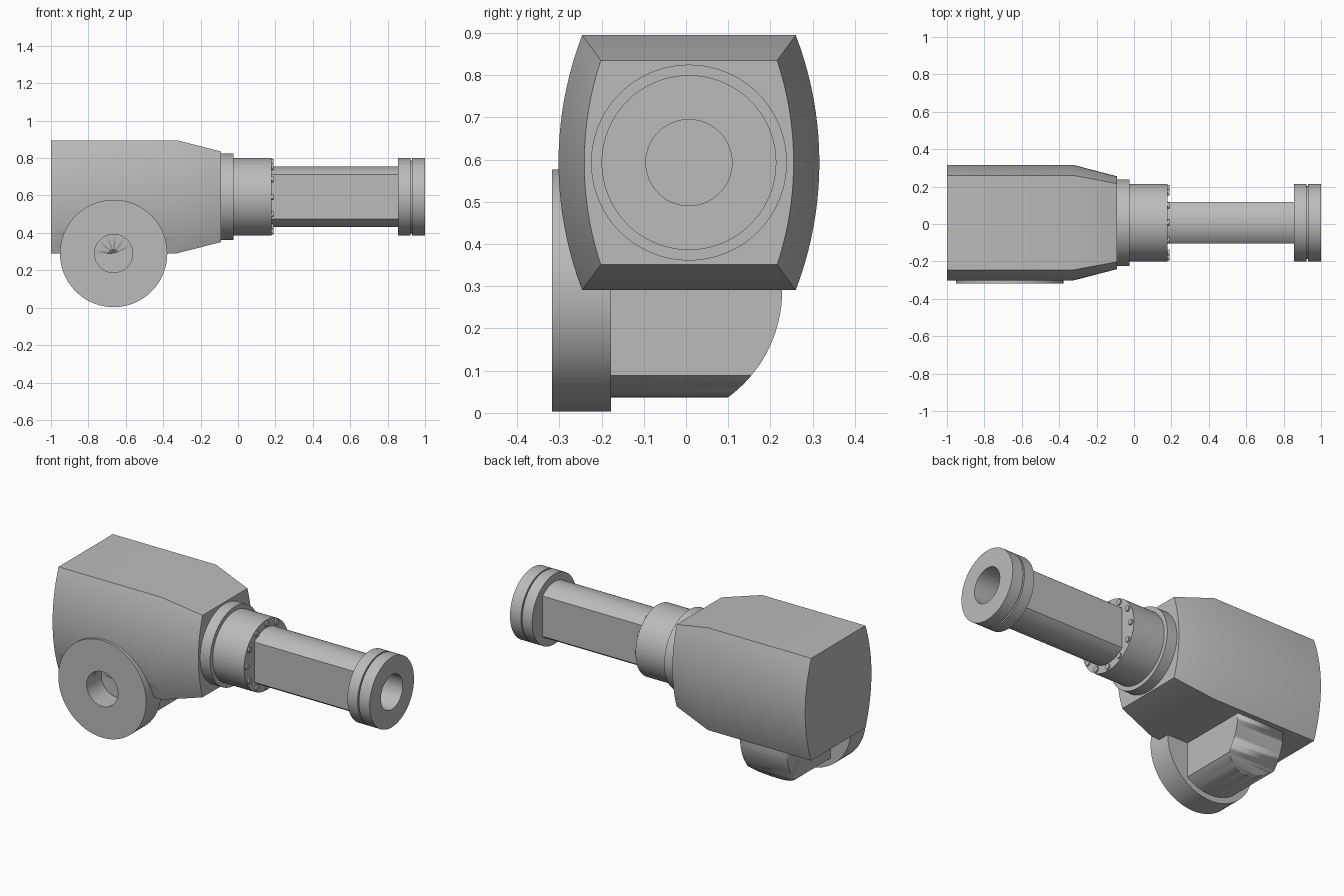
import bpy, bmesh, math
from mathutils import Matrix, Vector

if "Cube" in bpy.data.objects:
    bpy.data.objects.remove(bpy.data.objects["Cube"])

metal = bpy.data.materials.new("plain grey")
metal.use_nodes = True
grey = (0.5, 0.5, 0.5, 1)
metal.diffuse_color = grey
metal.node_tree.nodes["Principled BSDF"].inputs["Base Color"].default_value = grey

MID_Y = 0.007
BARREL = Vector((0, MID_Y, 0.593))      # barrel axis runs along x
PIVOT = Vector((-0.665, 0, 0.29))       # pivot axis runs along y


def finish(bm, name):
    bmesh.ops.remove_doubles(bm, verts=bm.verts, dist=1e-5)
    bmesh.ops.recalc_face_normals(bm, faces=bm.faces)
    mesh = bpy.data.meshes.new(name)
    bm.to_mesh(mesh)
    bm.free()
    mesh.materials.append(metal)
    obj = bpy.data.objects.new(name, mesh)
    bpy.context.collection.objects.link(obj)
    bpy.ops.object.select_all(action='DESELECT')
    obj.select_set(True)
    bpy.context.view_layer.objects.active = obj
    bpy.ops.object.shade_smooth_by_angle(angle=math.radians(30))
    return obj


def lathe(name, profile, origin, axis, side, steps=96):
    """Spin (along, radius) points around an axis."""
    bm = bmesh.new()
    axis, side = Vector(axis), Vector(side)
    verts = [bm.verts.new(origin + axis * a + side * r) for a, r in profile]
    edges = [bm.edges.new(pair) for pair in zip(verts, verts[1:])]
    bmesh.ops.spin(bm, geom=verts + edges, cent=origin, axis=axis,
                   angle=2 * math.pi, steps=steps)
    return finish(bm, name)


def loft(name, rings):
    """Skin a row of matching rings and cap both ends."""
    bm = bmesh.new()
    loops = [[bm.verts.new(p) for p in ring] for ring in rings]
    for a, b in zip(loops, loops[1:]):
        for i in range(len(a)):
            j = (i + 1) % len(a)
            bm.faces.new((a[i], a[j], b[j], b[i]))
    bm.faces.new(loops[0])
    bm.faces.new(loops[-1])
    return finish(bm, name)


def flat_round(radius, half_width, n=24):
    """Circle outline with two flat sides, as (across, up) points."""
    start = math.acos(half_width / radius)
    angles = [start + (math.pi - 2 * start) * i / n for i in range(n + 1)]
    top = [(radius * math.cos(t), radius * math.sin(t)) for t in angles]
    return top + [(-u, -v) for u, v in top]


def barrel_section(x, half_height, corner, bulge, n=20):
    """Flat top and bottom with bowed sides."""
    heights = [half_height * (2 * i / n - 1) for i in range(n + 1)]
    radius = (half_height ** 2 + bulge ** 2) / (2 * bulge)
    side = [(corner + bulge - radius + math.sqrt(radius ** 2 - h * h), h) for h in heights]
    outline = side + [(-y, -h) for y, h in side]
    return [BARREL + Vector((x, y, h)) for y, h in outline]


# Housing with tapered nose
loft("housing", [barrel_section(-1, 0.302, 0.253, 0.056),
                 barrel_section(-0.325, 0.302, 0.253, 0.056),
                 barrel_section(-0.09, 0.242, 0.209, 0.039)])

# Stepped collar
lathe("collar", [(-0.12, 0), (-0.12, 0.232), (-0.025, 0.232), (-0.025, 0.207),
                 (0.18, 0.207), (0.18, 0)], BARREL, (1, 0, 0), (0, 0, 1))

# Ring of small bolts on the collar face
bm = bmesh.new()
for i in range(12):
    t = i * math.pi / 6
    spot = BARREL + Vector((0.181, 0.185 * math.cos(t), 0.185 * math.sin(t)))
    bmesh.ops.create_cone(bm, cap_ends=True, segments=16, radius1=0.016, radius2=0.016,
                          depth=0.016,
                          matrix=Matrix.Translation(spot) @ Matrix.Rotation(math.pi / 2, 4, 'Y'))
finish(bm, "collar_bolts")

# Shaft with flat sides
shaft = flat_round(0.162, 0.11)
loft("shaft", [[BARREL + Vector((x, u, v)) for u, v in shaft] for x in (0.17, 0.86)])

# The end bore runs on into the shaft
bore = lathe("bore_cutter", [(0.5, 0), (0.5, 0.102), (1.1, 0.102), (1.1, 0)],
             BARREL, (1, 0, 0), (0, 0, 1))


def carve(target, cutter, operation):
    mod = target.modifiers.new("carve", 'BOOLEAN')
    mod.operation = operation
    mod.object = cutter
    mod.solver = 'EXACT'
    bpy.context.view_layer.objects.active = target
    bpy.ops.object.modifier_apply(modifier=mod.name)
    bpy.data.objects.remove(cutter)


carve(bpy.data.objects["shaft"], bore, 'DIFFERENCE')

# Grooved end flange
lathe("end_flange", [(0.855, 0.102), (0.855, 0.207), (0.921, 0.207), (0.921, 0.195),
                     (0.929, 0.195), (0.929, 0.207), (1, 0.207), (1, 0.102), (0.855, 0.102)],
      BARREL, (1, 0, 0), (0, 0, 1))

# Pivot disc with a blind hole
disc = lathe("pivot_disc", [(-0.178, 0), (-0.178, 0.287), (-0.317, 0.287), (-0.317, 0.102),
                            (-0.18, 0.102), (-0.18, 0)], PIVOT, (0, 1, 0), (0, 0, 1))

# Clear the housing wall behind the pivot hole
hole = lathe("hole_cutter", [(-0.4, 0), (-0.4, 0.102), (-0.18, 0.102), (-0.18, 0)],
             PIVOT, (0, 1, 0), (0, 0, 1))
carve(bpy.data.objects["housing"], hole, 'DIFFERENCE')

# Lug under the housing, rounded off towards the back
section = flat_round(0.253, 0.153)
lug = loft("pivot_lug", [[PIVOT + Vector((u, y, v)) for u, v in section] for y in (-0.179, 0.4)])
rounder = lathe("lug_rounder", [(-0.3, 0), (-0.3, 0.314), (0.3, 0.314), (0.3, 0)],
                PIVOT + Vector((0, -0.086, 0)), (1, 0, 0), (0, 0, 1))
carve(lug, rounder, 'INTERSECT')
